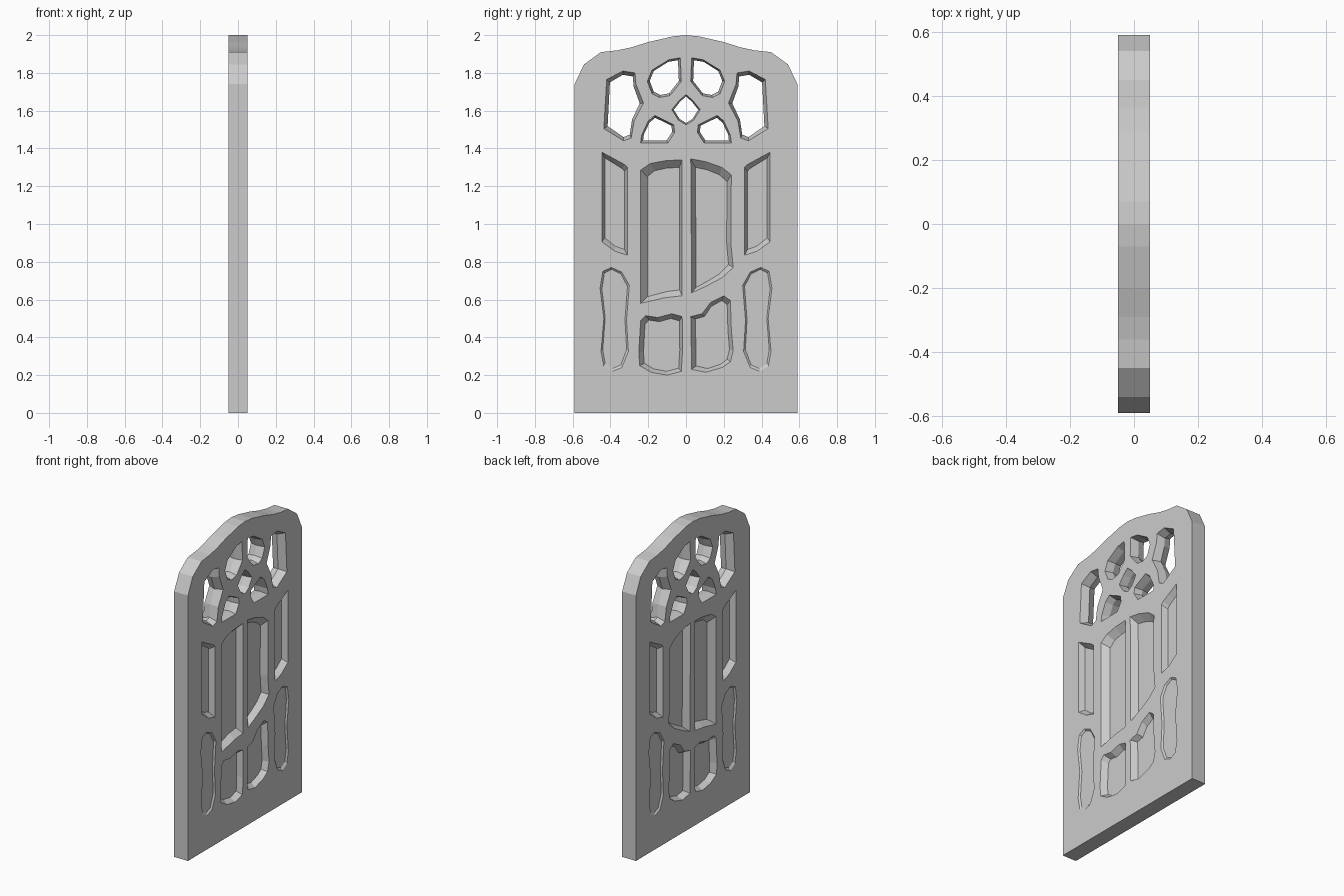
import bpy, bmesh

if "Cube" in bpy.data.objects:
    bpy.data.objects.remove(bpy.data.objects["Cube"])

T = 0.05          # half thickness of the door


def mirror(pts):
    return [(-y, z) for y, z in reversed(pts)]


def loft(name, shapes):
    """One mesh of closed lofts; each shape is a list of (x, outline) rings."""
    bm = bmesh.new()
    for rings in shapes:
        loops = [[bm.verts.new((x, y, z)) for y, z in pts] for x, pts in rings]
        n = len(loops[0])
        for a, b in zip(loops, loops[1:]):
            for i in range(n):
                j = (i + 1) % n
                bm.faces.new((a[i], a[j], b[j], b[i]))
        bm.faces.new(loops[0])
        bm.faces.new(loops[-1])
    bmesh.ops.recalc_face_normals(bm, faces=bm.faces)
    me = bpy.data.meshes.new(name)
    bm.to_mesh(me)
    bm.free()
    ob = bpy.data.objects.new(name, me)
    bpy.context.collection.objects.link(ob)
    return ob


def shrink(pts, left, right, bottom, top):
    """Squeeze an outline inside its own bounds by the given margins."""
    ys, zs = [p[0] for p in pts], [p[1] for p in pts]
    y0, y1, z0, z1 = min(ys), max(ys), min(zs), max(zs)
    fy = (y1 - y0 - left - right) / (y1 - y0)
    fz = (z1 - z0 - bottom - top) / (z1 - z0)
    return [(y0 + left + (y - y0) * fy, z0 + bottom + (z - z0) * fz) for y, z in pts]


cuts = []


def recess(pts, depth, *margins):
    inner = shrink(pts, *margins)
    for s in (1, -1):
        cuts.append([(s * (T + 0.02), pts), (s * T, pts), (s * (T - depth), inner)])


def window(pts, m):
    inner = shrink(pts, m, m, m, m)
    cuts.append([(T + 0.02, pts), (T, pts), (0, inner), (-T, pts), (-T - 0.02, pts)])


# door slab with curved crest
half = [(0.59, 0), (0.59, 1.74), (0.54, 1.845), (0.45, 1.91), (0.36, 1.92),
        (0.29, 1.935), (0.2, 1.963), (0.07, 1.993)]
outline = half + [(0, 2.0)] + mirror(half)
door = loft("door", [[(-T, outline), (T, outline)]])

# tracery windows, mirrored
outer_window = [(.42, 1.765), (.335, 1.81), (.27, 1.80), (.265, 1.74), (.225, 1.64),
                (.275, 1.545), (.29, 1.455), (.33, 1.44), (.435, 1.505)]
top_window = [(.03, 1.88), (.09, 1.87), (.18, 1.815), (.205, 1.755), (.18, 1.69),
              (.14, 1.67), (.085, 1.68), (.025, 1.755)]
low_window = [(.165, 1.575), (.065, 1.525), (.06, 1.485), (.095, 1.43), (.24, 1.43),
              (.235, 1.47), (.2, 1.545)]
for w, m in ((outer_window, .02), (top_window, .013), (low_window, .013)):
    window(w, m)
    window(mirror(w), m)

# centre diamond
side = [(.035, 1.655), (.075, 1.605), (.04, 1.55)]
window([(0, 1.685)] + side + [(0, 1.525)] + mirror(side), .01)

# side slots and rounded side panels, mirrored
slot = [(.445, 1.38), (.38, 1.345), (.325, 1.315), (.31, 1.30), (.31, .835),
        (.375, .855), (.445, .905)]
lobe = [(.395, .77), (.34, .745), (.3, .675), (.315, .49), (.305, .325), (.34, .24),
        (.39, .22), (.435, .245), (.45, .325), (.435, .5), (.455, .66), (.44, .75)]
recess(slot, .036, .015, .015, .03, .03)
recess(mirror(slot), .036, .015, .015, .03, .03)
recess(lobe, .01, .01, .01, .015, .01)
recess(mirror(lobe), .01, .01, .01, .015, .01)

# tall centre panels
recess([(-.24, 1.285), (-.19, 1.32), (-.11, 1.335), (-.02, 1.34), (-.02, .62),
        (-.11, .61), (-.24, .58)], .04, .035, .015, .035, .04)
recess([(.025, 1.345), (.105, 1.33), (.19, 1.3), (.24, 1.26), (.237, .9), (.25, .77),
        (.19, .715), (.105, .67), (.03, .635)], .04, .025, .025, .03, .045)

# lower centre panels
recess([(-.24, .49), (-.215, .515), (-.15, .505), (-.075, .525), (-.02, .51), (-.018, .33),
        (-.025, .22), (-.1, .2), (-.185, .215), (-.245, .25), (-.25, .32)],
       .036, .025, .015, .02, .025)
recess([(.025, .51), (.085, .525), (.13, .585), (.2, .62), (.235, .595), (.24, .44),
        (.25, .33), (.235, .27), (.19, .24), (.105, .215), (.03, .23)],
       .036, .025, .02, .02, .025)

# carve everything from the slab
cutter = loft("panel_cutter", cuts)
cutter.hide_render = True
mod = door.modifiers.new("carve", 'BOOLEAN')
mod.operation = 'DIFFERENCE'
mod.solver = 'EXACT'
mod.object = cutter
bpy.context.view_layer.objects.active = door
bpy.ops.object.modifier_apply(modifier=mod.name)
bpy.data.objects.remove(cutter, do_unlink=True)
